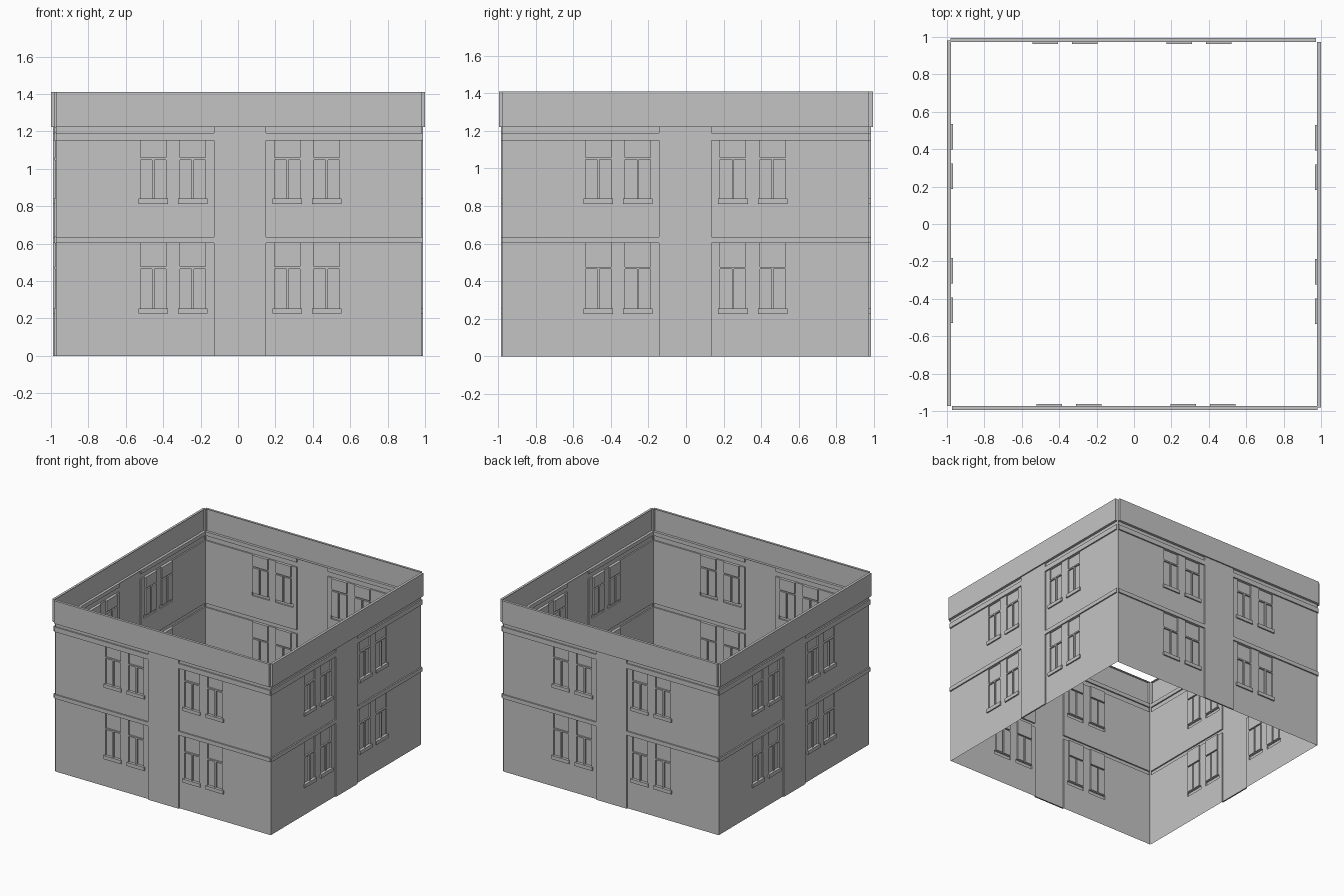
import bpy, bmesh, math
from mathutils import Matrix

if "Cube" in bpy.data.objects:
    bpy.data.objects.remove(bpy.data.objects["Cube"])

stone = bpy.data.materials.new("light_grey")
stone.diffuse_color = (0.55, 0.55, 0.55, 1)
stone.use_nodes = True
stone.node_tree.nodes["Principled BSDF"].inputs["Base Color"].default_value = stone.diffuse_color


def relief(name, rects, dist, angle):
    """Stepped sheet from rectangles (x0, x1, z0, z1, depth); later ones win.
    Depth is measured outward from the wall plane."""
    xs = sorted({round(v, 4) for r in rects for v in r[:2]})
    zs = sorted({round(v, 4) for r in rects for v in r[2:4]})

    def depth(i, k):
        if not (0 <= i < len(xs) - 1 and 0 <= k < len(zs) - 1):
            return 0.0
        x, z = (xs[i] + xs[i + 1]) / 2, (zs[k] + zs[k + 1]) / 2
        d = 0.0
        for x0, x1, z0, z1, h in rects:
            if x0 < x < x1 and z0 < z < z1:
                d = h
        return d

    bm = bmesh.new()

    def quad(pts):
        bm.faces.new([bm.verts.new((x, -dist - d, z)) for x, d, z in pts])

    for i in range(len(xs)):
        for k in range(len(zs)):
            d = depth(i, k)
            x0, z0 = xs[i], zs[k]
            if k < len(zs) - 1:
                z1, a = zs[k + 1], depth(i - 1, k)
                if a != d:
                    quad([(x0, a, z0), (x0, d, z0), (x0, d, z1), (x0, a, z1)])
            if i < len(xs) - 1:
                x1, a = xs[i + 1], depth(i, k - 1)
                if a != d:
                    quad([(x0, a, z0), (x1, a, z0), (x1, d, z0), (x0, d, z0)])
                if k < len(zs) - 1:
                    quad([(x0, d, z0), (x1, d, z0), (x1, d, z1), (x0, d, z1)])

    bmesh.ops.remove_doubles(bm, verts=bm.verts, dist=1e-5)
    bm.transform(Matrix.Rotation(angle, 4, 'Z'))
    mesh = bpy.data.meshes.new(name)
    bm.to_mesh(mesh)
    bm.free()
    mesh.materials.append(stone)
    bpy.context.collection.objects.link(bpy.data.objects.new(name, mesh))


OUT, IN = 0.011, -0.012     # raised trim and recessed panes
HALF = 0.977                # half length of a wall


def facade(side, angle, dist, shift, mid):
    l, r = shift - HALF, shift + HALF
    rects = [
        (l, r, 0, 1.222, 0),                          # wall panels
        (l, r, 0.603, 0.635, OUT),                    # floor band
        (l, r, 1.15, 1.19, OUT),                      # cornice band
        (mid - 0.14, mid + 0.14, 0, 1.222, OUT),      # central pilaster
    ]
    # windows: (sill bottom, sill top, casement top, fanlight bottom, fanlight top)
    for s0, s1, c1, f0, f1 in ((0.225, 0.254, 0.465, 0.476, 0.603),
                               (0.812, 0.84, 1.048, 1.059, 1.15)):
        for off in (-0.464, -0.253, 0.253, 0.464):
            c = mid + off
            rects += [
                (c - 0.079, c + 0.079, s0, s1, OUT),  # sill
                (c - 0.068, c - 0.006, s1, c1, IN),   # casement panes
                (c + 0.006, c + 0.068, s1, c1, IN),
                (c - 0.068, c + 0.068, f0, f1, IN),   # fanlight
            ]
    relief(side + "_facade", rects, dist, angle)
    relief(side + "_parapet", [(l, r, 1.222, 1.41, 0.021)], dist, angle)


# four walls, overlapping slightly at the corners
facade("front", 0, 0.974, 0.003, 0.011)
facade("right", math.pi / 2, 0.979, -0.003, -0.003)
facade("back", math.pi, 0.974, 0.003, 0.011)
facade("left", -math.pi / 2, 0.979, -0.003, -0.003)
